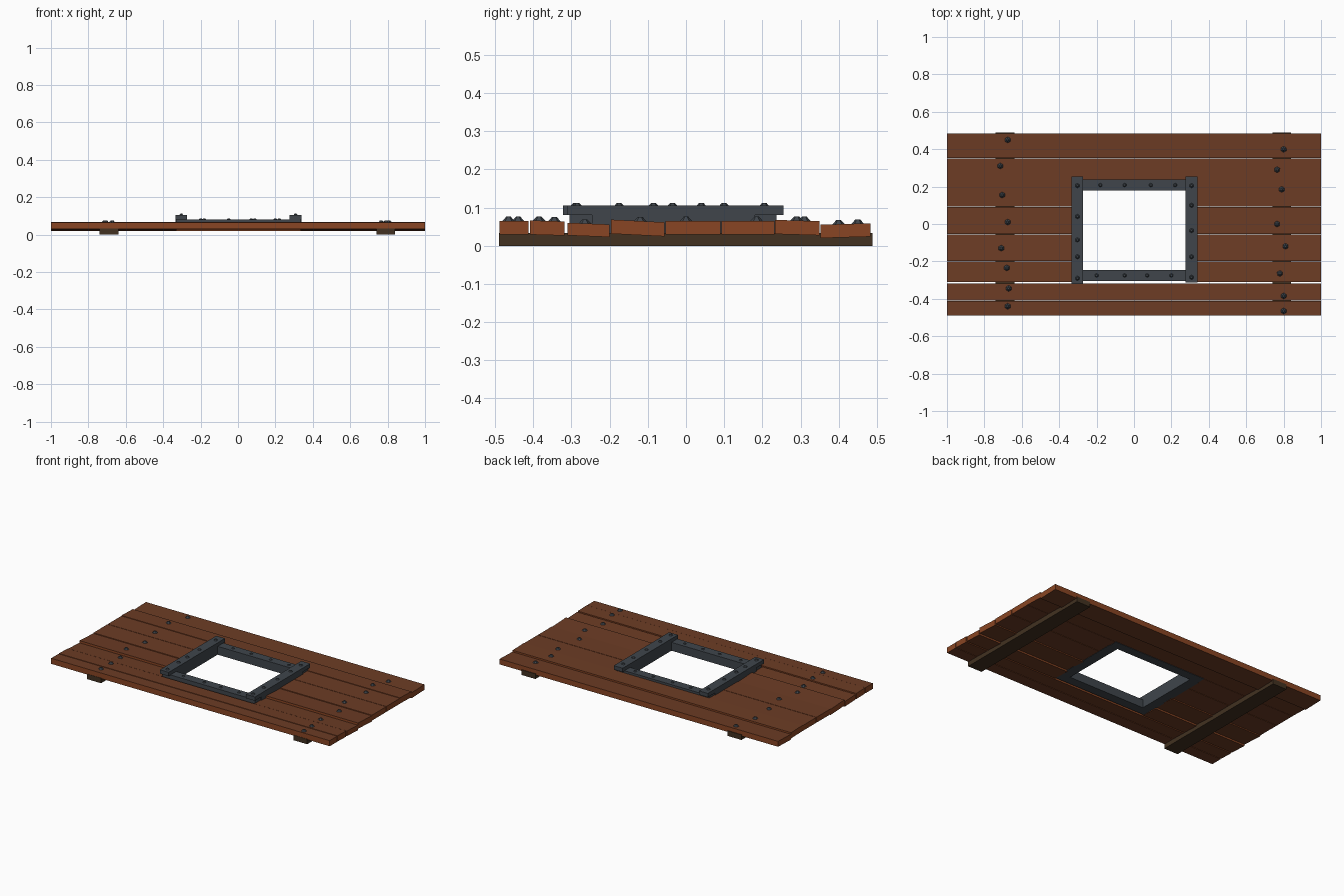
import bpy, bmesh, math
from mathutils import Matrix

if "Cube" in bpy.data.objects:
    bpy.data.objects.remove(bpy.data.objects["Cube"])


def mat(name, rgb):
    m = bpy.data.materials.new(name)
    m.diffuse_color = (*rgb, 1)
    m.use_nodes = True
    m.node_tree.nodes["Principled BSDF"].inputs["Base Color"].default_value = m.diffuse_color
    return m


WOOD = mat("brown wood", (0.150, 0.045, 0.018))
EDGE = mat("orange brown wood edge", (0.25, 0.060, 0.017))
DARK = mat("dark brown wood", (0.054, 0.031, 0.015))
IRON = mat("dark grey iron", (0.050, 0.060, 0.071))


def finish(bm, name, mats):
    me = bpy.data.meshes.new(name)
    bm.to_mesh(me)
    bm.free()
    for m in mats:
        me.materials.append(m)
    ob = bpy.data.objects.new(name, me)
    bpy.context.collection.objects.link(ob)
    return ob


def box(name, x, y, z, mats, slope=0.0):
    """Box from ranges; slope shears z along y to lean a plank slightly."""
    bm = bmesh.new()
    bmesh.ops.create_cube(bm, size=1)
    yc = (y[0] + y[1]) / 2
    for v in bm.verts:
        v.co.x = x[0] if v.co.x < 0 else x[1]
        v.co.y = y[0] if v.co.y < 0 else y[1]
        v.co.z = z[0] if v.co.z < 0 else z[1]
        v.co.z += slope * (v.co.y - yc)
    bm.normal_update()
    if len(mats) > 1:  # sides and ends take the second colour
        for f in bm.faces:
            f.material_index = 0 if abs(f.normal.z) > 0.5 else 1
    return finish(bm, name, mats)


def nails(name, points):
    """Six-sided low nail heads."""
    bm = bmesh.new()
    for x, y, z in points:
        bmesh.ops.create_cone(bm, cap_ends=True, segments=6, radius1=0.021, radius2=0.006,
                              depth=0.016, matrix=Matrix.Translation((x, y, z + 0.003)))
    return finish(bm, name, [IRON])


# planks: y range, bottom, top, lean; middle four are split by the opening
planks = [(-0.488, -0.412, 0.029, 0.065, 0.0, False),
          (-0.409, -0.318, 0.028, 0.065, -0.03, False),
          (-0.311, -0.200, 0.025, 0.058, -0.04, True),
          (-0.197, -0.056, 0.028, 0.065, -0.05, True),
          (-0.054, 0.090, 0.030, 0.065, 0.0, True),
          (0.093, 0.232, 0.030, 0.065, 0.0, True),
          (0.233, 0.350, 0.029, 0.066, -0.03, False),
          (0.352, 0.484, 0.022, 0.057, 0.03, False)]
for i, (y0, y1, z0, z1, s, split) in enumerate(planks):
    spans = [(-1, -0.33), (0.335, 1)] if split else [(-1, 1)]
    for j, sp in enumerate(spans):
        box(f"plank_{i + 1}_{j + 1}", sp, (y0, y1), (z0, z1), [WOOD, EDGE], s)


def plank_top(y):
    for y0, y1, z0, z1, s, _ in planks:
        if y <= y1 + 0.003:
            return z1 + s * (y - (y0 + y1) / 2)
    return 0.06


# battens underneath
for name, x in (("left_batten", (-0.74, -0.64)), ("right_batten", (0.74, 0.84))):
    box(name, x, (-0.49, 0.488), (0, 0.033), [DARK])

# iron frame around the opening
box("frame_front_bar", (-0.33, 0.335), (-0.305, -0.245), (0.028, 0.082), [IRON])
box("frame_back_bar", (-0.33, 0.335), (0.18, 0.237), (0.028, 0.082), [IRON])
for name, x, y0 in (("left", (-0.335, -0.272), -0.322), ("right", (0.276, 0.34), -0.312)):
    box(f"frame_{name}_liner", x, (-0.246, 0.181), (0.028, 0.081), [IRON])
    box(f"frame_{name}_top_bar", x, (y0, 0.255), (0.08, 0.105), [IRON])

# nail heads on planks
left = [(-0.675, 0.45), (-0.715, 0.31), (-0.705, 0.155), (-0.675, 0.01),
        (-0.71, -0.13), (-0.68, -0.235), (-0.67, -0.345), (-0.675, -0.44)]
right = [(0.8, 0.40), (0.765, 0.29), (0.79, 0.185), (0.765, 0.0),
         (0.81, -0.12), (0.78, -0.265), (0.8, -0.385), (0.8, -0.465)]
nails("left_plank_nails", [(x, y, plank_top(y)) for x, y in left])
nails("right_plank_nails", [(x, y, plank_top(y)) for x, y in right])

# nail heads on the frame
nails("left_frame_nails", [(-0.303, y, 0.101) for y in (-0.29, -0.175, -0.085, 0.04, 0.205)])
nails("right_frame_nails", [(0.308, y, 0.101) for y in (-0.285, -0.175, -0.035, 0.1, 0.205)])
nails("front_frame_nails", [(x, -0.275, 0.076) for x in (-0.2, -0.05, 0.07, 0.2)])
nails("back_frame_nails", [(x, 0.208, 0.076) for x in (-0.18, -0.05, 0.09, 0.22)])
